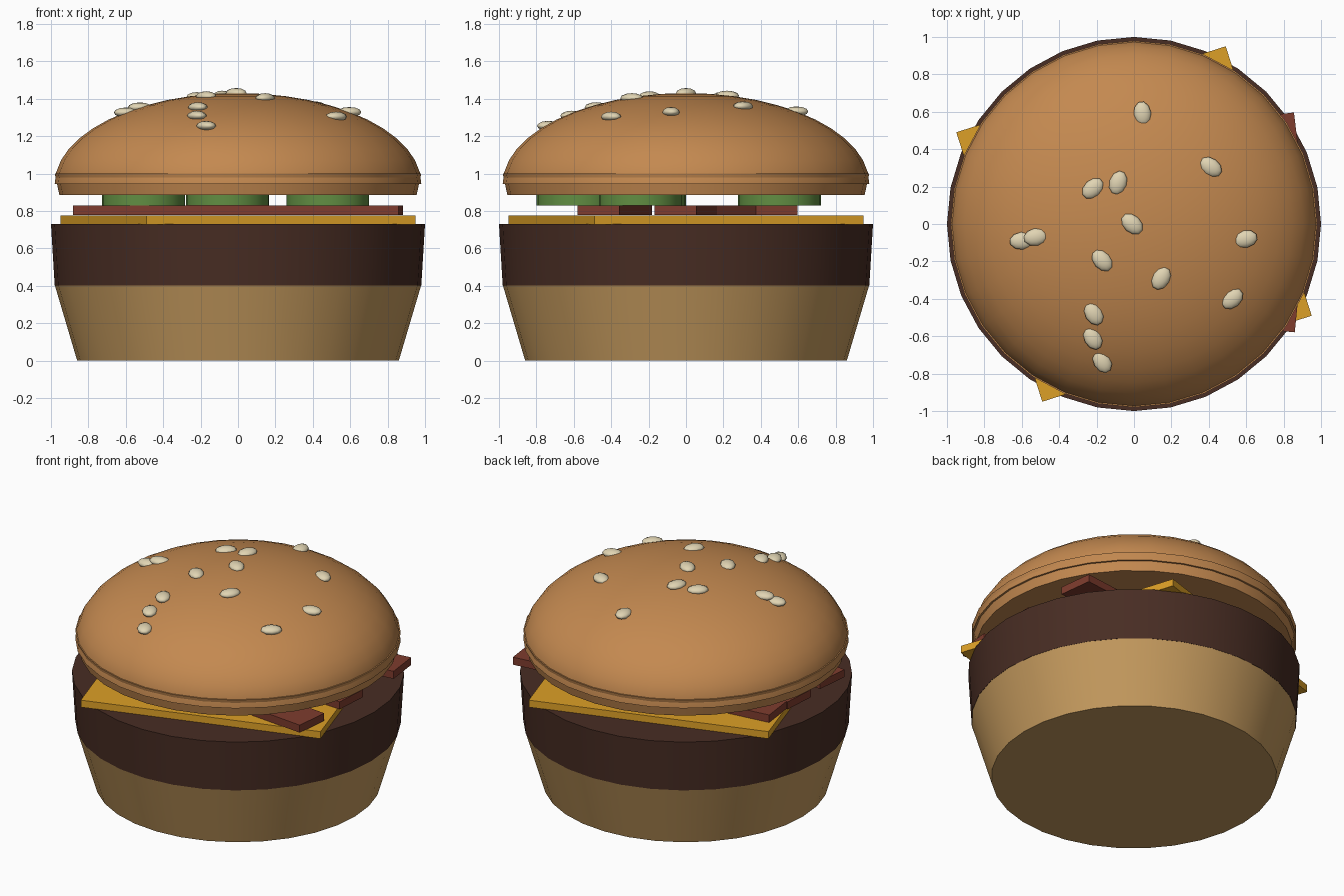
import bpy, bmesh
from math import radians, sqrt
from mathutils import Matrix, Vector

if "Cube" in bpy.data.objects:
    bpy.data.objects.remove(bpy.data.objects["Cube"])


def material(name, rgb):
    m = bpy.data.materials.new(name)
    m.diffuse_color = (*rgb, 1)
    m.use_nodes = True
    m.node_tree.nodes["Principled BSDF"].inputs["Base Color"].default_value = m.diffuse_color
    return m


BUN = material("bun_crust", (0.55, 0.25, 0.08))
CRUMB = material("bun_base", (0.55, 0.32, 0.11))
MEAT = material("meat", (0.065, 0.026, 0.017))
CHEESE = material("cheese", (0.72, 0.35, 0.02))
BACON = material("bacon", (0.21, 0.045, 0.027))
PICKLE = material("pickle", (0.12, 0.27, 0.055))
SEED = material("seed", (0.75, 0.66, 0.45))


def finish(name, mat, smooth=True):
    ob = bpy.context.object
    ob.name = name
    ob.data.materials.append(mat)
    if smooth:
        bpy.ops.object.shade_smooth_by_angle(angle=radians(35))
    return ob


def disc(name, mat, r_bottom, r_top, z0, z1, x=0, y=0, sides=32):
    bpy.ops.mesh.primitive_cone_add(vertices=sides, radius1=r_bottom, radius2=r_top,
                                    depth=z1 - z0, location=(x, y, (z0 + z1) / 2))
    return finish(name, mat)


def slab(name, mat, size, z0, z1, y=0, turn=0):
    bpy.ops.mesh.primitive_cube_add(size=1, location=(0, y, (z0 + z1) / 2),
                                    rotation=(0, 0, turn))
    bpy.context.object.scale = (*size, z1 - z0)
    return finish(name, mat, False)


# Bottom bun and patty
disc("bottom_bun", CRUMB, 0.86, 0.98, 0, 0.405)
disc("patty", MEAT, 0.98, 1.0, 0.40, 0.73)

# Cheese slice
slab("cheese_slice", CHEESE, (1.512, 1.512), 0.728, 0.775, turn=radians(17.7))

# Bacon strips, slightly fanned
for i, (y, turn) in enumerate([(-0.38, -0.1), (0, -0.065), (0.38, 0.12)]):
    slab(f"bacon_strip_{i + 1}", BACON, (1.75, 0.225), 0.778, 0.828, y, turn)

# Pickle slices
for i, (x, y) in enumerate([(-0.055, 0.5), (-0.505, -0.22), (-0.058, -0.577), (0.48, -0.245)]):
    disc(f"pickle_slice_{i + 1}", PICKLE, 0.221, 0.221, 0.83, 0.888, x, y, 24)

# Top bun: rim and half-ellipsoid dome
disc("top_bun_rim", BUN, 0.955, 0.98, 0.885, 1.0)
DOME_Z, DOME_R, DOME_H = 0.945, 0.98, 0.485
bpy.ops.mesh.primitive_uv_sphere_add(segments=32, ring_count=24, radius=1)
dome = bpy.context.object
bm = bmesh.new()
bm.from_mesh(dome.data)
cut = bmesh.ops.bisect_plane(bm, geom=bm.verts[:] + bm.edges[:] + bm.faces[:], dist=1e-4,
                             plane_co=(0, 0, 0), plane_no=(0, 0, -1), clear_outer=True)
bmesh.ops.holes_fill(bm, edges=[e for e in bm.edges if e.is_boundary])
bm.transform(Matrix.Translation((0, 0, DOME_Z)) @ Matrix.Diagonal((DOME_R, DOME_R, DOME_H, 1)))
bmesh.ops.recalc_face_normals(bm, faces=bm.faces[:])
bm.to_mesh(dome.data)
bm.free()
finish("top_bun_dome", BUN)

# Sesame seeds resting on the dome: x, y, heading
SEEDS = [(0.045, 0.59, 97), (0.41, 0.305, -35), (-0.22, 0.19, 42), (-0.085, 0.22, 72),
         (-0.01, 0, -42), (-0.6, -0.09, 5), (-0.525, -0.07, 10), (0.595, -0.08, 12),
         (-0.17, -0.195, -48), (0.145, -0.29, 60), (0.525, -0.4, 40),
         (-0.215, -0.48, -60), (-0.22, -0.61, -62), (-0.17, -0.735, -60)]
for i, (x, y, heading) in enumerate(SEEDS):
    z = DOME_Z + DOME_H * sqrt(1 - (x * x + y * y) / DOME_R ** 2)
    bpy.ops.mesh.primitive_uv_sphere_add(segments=10, ring_count=6, radius=1, location=(x, y, z),
                                         rotation=(0, 0, radians(heading)))
    bpy.context.object.scale = (0.066, 0.047, 0.027)
    finish(f"sesame_seed_{i + 1}", SEED)
